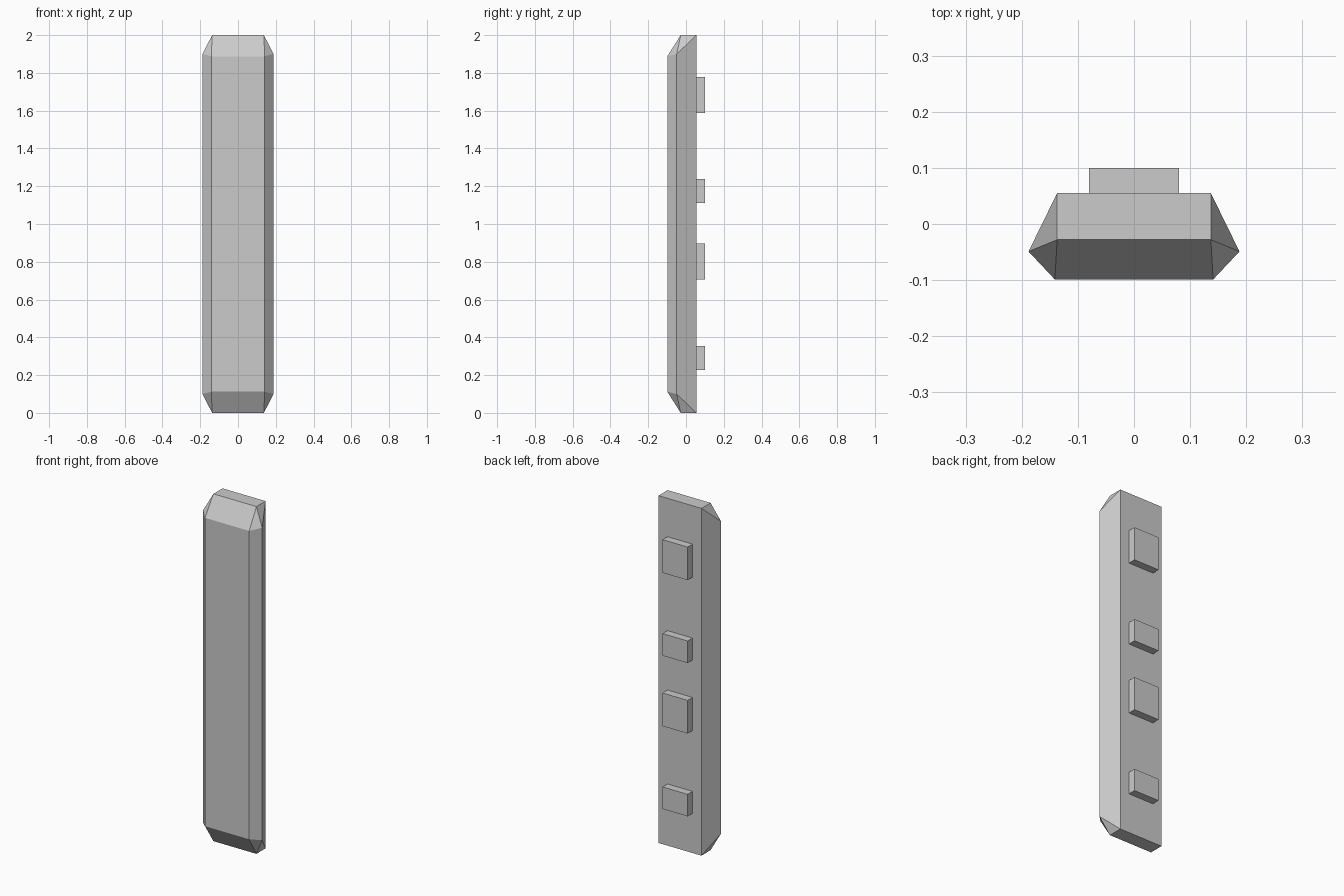
import bpy, bmesh

if "Cube" in bpy.data.objects:
    bpy.data.objects.remove(bpy.data.objects["Cube"])

MID = 1.0      # half height; the bar is mirrored about z = 1
BACK = 0.055   # y of the flat back face


def new_object(name, bm):
    mesh = bpy.data.meshes.new(name)
    bm.to_mesh(mesh)
    bm.free()
    obj = bpy.data.objects.new(name, mesh)
    bpy.context.collection.objects.link(obj)
    return obj


# Faceted bar: hull of one corner's points, mirrored in x and z
corner = [
    (0.137, BACK, 1.0),      # back edge
    (0.137, -0.028, 1.0),    # front edge of the end cap
    (0.188, -0.049, 0.90),   # widest side ridge
    (0.141, -0.099, 0.888),  # front face corner
]
bm = bmesh.new()
for x, y, h in corner:
    for sx in (-1, 1):
        for sz in (-1, 1):
            bm.verts.new((sx * x, y, MID + sz * h))
bmesh.ops.convex_hull(bm, input=bm.verts[:])
bmesh.ops.dissolve_limit(bm, angle_limit=0.01, verts=bm.verts[:], edges=bm.edges[:])
bmesh.ops.recalc_face_normals(bm, faces=bm.faces[:])
new_object("faceted_bar", bm)


# Mounting blocks on the back: alternating tall and short
def block(name, z0, z1, half_width=0.08, y1=0.0995):
    bm = bmesh.new()
    bmesh.ops.create_cube(bm, size=1)
    bmesh.ops.scale(bm, vec=(2 * half_width, y1 - BACK, z1 - z0), verts=bm.verts[:])
    bmesh.ops.translate(bm, vec=(0, (BACK + y1) / 2, (z0 + z1) / 2), verts=bm.verts[:])
    new_object(name, bm)


for i, base in enumerate((0.228, 1.111)):
    block(f"short_block_{i + 1}", base, base + 0.127)
    block(f"tall_block_{i + 1}", base + 0.477, base + 0.668)
